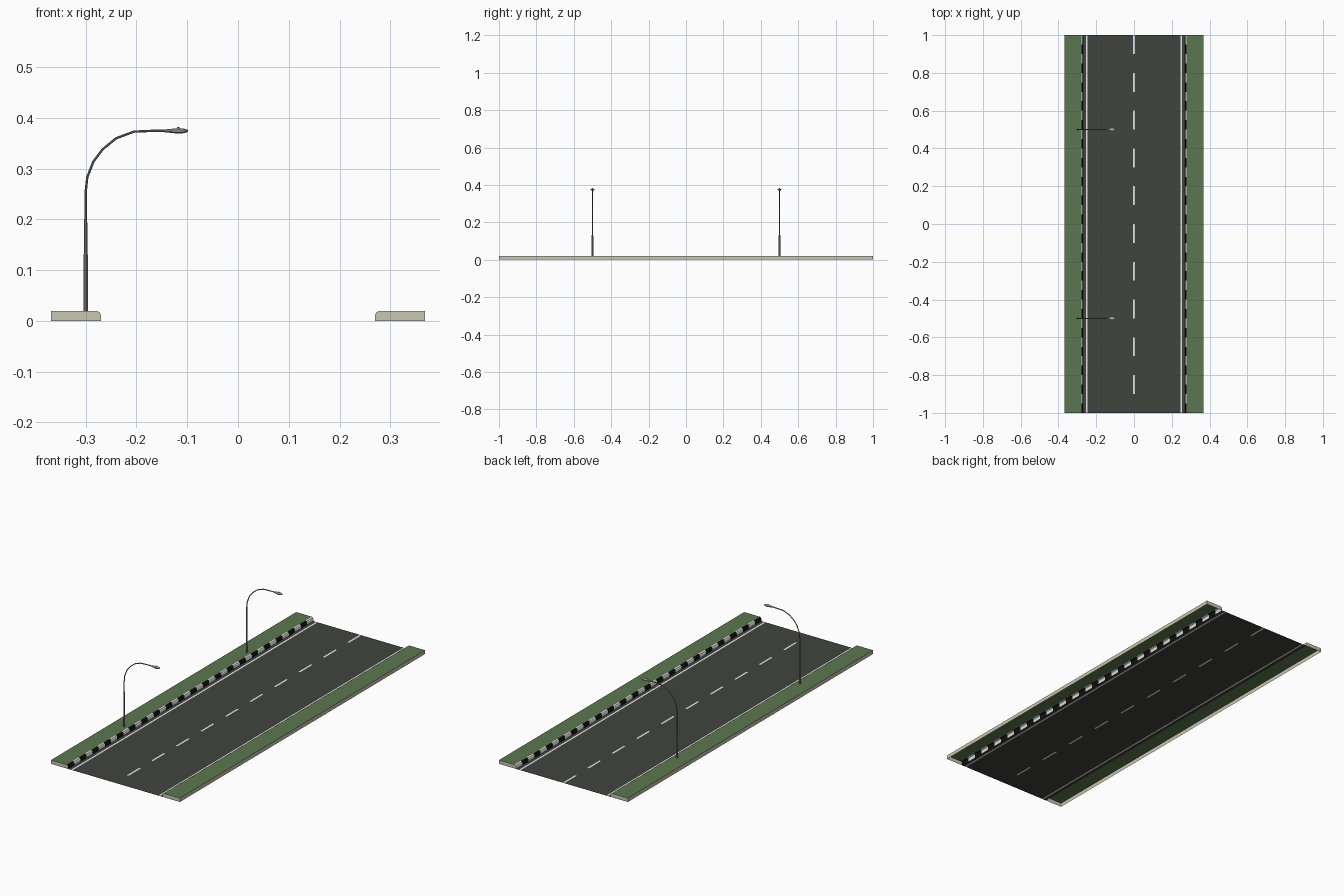
import bpy, bmesh, math
from mathutils import Vector

if "Cube" in bpy.data.objects:
    bpy.data.objects.remove(bpy.data.objects["Cube"])


def mat(name, r, g, b):
    m = bpy.data.materials.new(name)
    m.diffuse_color = (r, g, b, 1)
    m.use_nodes = True
    m.node_tree.nodes["Principled BSDF"].inputs["Base Color"].default_value = m.diffuse_color
    return m


asphalt = mat("asphalt", 0.052, 0.057, 0.048)
white = mat("white_paint", 0.80, 0.80, 0.80)
black = mat("black_paint", 0.006, 0.006, 0.006)
grass = mat("grass_green", 0.105, 0.185, 0.08)
stone = mat("beige_stone", 0.58, 0.57, 0.44)
metal = mat("grey_metal", 0.22, 0.22, 0.22)
lamp_grey = mat("lamp_grey", 0.36, 0.37, 0.35)


def finish(bm, name, mats, fix=True):
    if fix:
        bmesh.ops.recalc_face_normals(bm, faces=bm.faces)
    me = bpy.data.meshes.new(name)
    bm.to_mesh(me)
    bm.free()
    for m in mats:
        me.materials.append(m)
    ob = bpy.data.objects.new(name, me)
    bpy.context.collection.objects.link(ob)
    return ob


def sheet(profile, ys, rule):
    """Sweep an (x, z) profile along y; rule(segment, step) gives the material."""
    bm = bmesh.new()
    rows = [[bm.verts.new((x, y, z)) for x, z in profile] for y in ys]
    for j in range(len(ys) - 1):
        for i in range(len(profile) - 1):
            f = bm.faces.new((rows[j][i], rows[j][i + 1], rows[j + 1][i + 1], rows[j + 1][i]))
            f.material_index = rule(i, j)
    return bm, rows


# road surface with edge lines and centre dashes cut in
xs = [-0.27, -0.254, -0.245, -0.005, 0.005, 0.245, 0.254, 0.27]
bm, _ = sheet([(x, 0) for x in xs], [-1 + 0.1 * k for k in range(21)],
              lambda i, j: 1 if i in (1, 5) or (i == 3 and j % 2 == 1) else 0)
finish(bm, "road", [asphalt, white], fix=False)

# raised verges: stone outside and ends, grass top, striped kerb, open below
verge = [(0.368, 0), (0.368, 0.02), (0.279, 0.02), (0.273, 0.0175), (0.27, 0.012), (0.27, 0)]
for side, s in (("left", -1), ("right", 1)):
    bm, rows = sheet([(s * x, z) for x, z in verge], [-1 + 0.05 * k for k in range(41)],
                     lambda i, j: i if i < 2 else 2 + j % 2)
    for row in (rows[0], rows[-1]):
        bm.faces.new(row).material_index = 0
    finish(bm, side + "_verge", [stone, grass, black, white])


def tube(name, stations, sides, material):
    """Loft ellipses: each station is (centre, tangent in xz, half width in y, half depth)."""
    bm = bmesh.new()
    rings = []
    for c, t, w, d in stations:
        n = Vector((-t[1], 0, t[0])).normalized()
        rings.append([bm.verts.new(Vector(c) + n * d * math.cos(a) + Vector((0, w * math.sin(a), 0)))
                      for a in (2 * math.pi * (k + 0.5) / sides for k in range(sides))])
    for r, q in zip(rings, rings[1:]):
        for k in range(sides):
            bm.faces.new((r[k], r[(k + 1) % sides], q[(k + 1) % sides], q[k]))
    bm.faces.new(rings[0])
    bm.faces.new(rings[-1])
    return finish(bm, name, [material])


# street lamps: stout base, bent arm, flattened head, sensor knob
path = [(-0.3, 0.13), (-0.3, 0.255), (-0.297, 0.283), (-0.285, 0.314), (-0.267, 0.338),
        (-0.24, 0.36), (-0.205, 0.373), (-0.17, 0.3745), (-0.115, 0.375)]
head = [(-0.145, 0.003, 0.003), (-0.13, 0.007, 0.0045), (-0.118, 0.011, 0.006),
        (-0.107, 0.009, 0.005), (-0.099, 0.004, 0.0025)]
for name, y in (("front", -0.5), ("back", 0.5)):
    tube(name + "_lamp_base", [((-0.3, y, z), (0, 1), r, r) for z, r in
                               ((0.015, 0.0048), (0.13, 0.0045), (0.135, 0.0036), (0.2, 0.0032))], 8, metal)
    arm = []
    for k, (x, z) in enumerate(path):
        a, b = path[max(k - 1, 0)], path[min(k + 1, len(path) - 1)]
        arm.append(((x, y, z), (b[0] - a[0], b[1] - a[1]), 0.0025, 0.0025))
    tube(name + "_lamp_arm", arm, 8, metal)
    tube(name + "_lamp_head", [((x, y, 0.3745), (1, 0), w, d) for x, w, d in head], 8, lamp_grey)
    tube(name + "_lamp_sensor", [((-0.118, y, z), (0, 1), 0.0025, 0.0025) for z in (0.378, 0.3825)], 8, lamp_grey)
